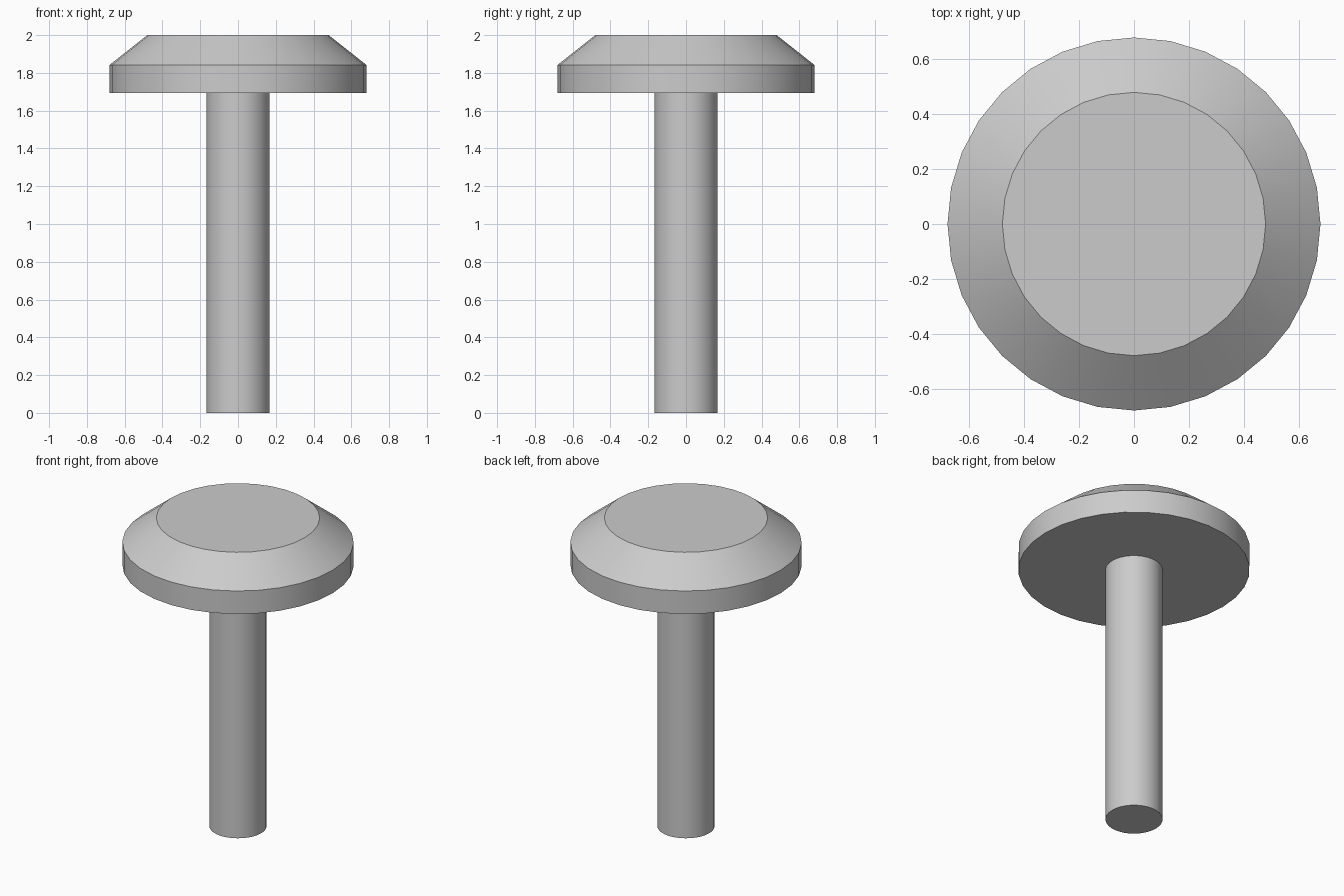
import bpy, bmesh
from math import cos, sin, tau, radians

if "Cube" in bpy.data.objects:
    bpy.data.objects.remove(bpy.data.objects["Cube"])

SIDES = 32


def turned(name, profile):
    """Closed round solid from (radius, height) rings, bottom to top."""
    bm = bmesh.new()
    rings = [[bm.verts.new((r * cos(tau * i / SIDES), r * sin(tau * i / SIDES), z))
              for i in range(SIDES)] for r, z in profile]
    for low, high in zip(rings, rings[1:]):
        for i in range(SIDES):
            j = (i + 1) % SIDES
            bm.faces.new((low[i], low[j], high[j], high[i]))
    bm.faces.new(rings[0][::-1])
    bm.faces.new(rings[-1])
    mesh = bpy.data.meshes.new(name)
    bm.to_mesh(mesh)
    bm.free()
    obj = bpy.data.objects.new(name, mesh)
    bpy.context.collection.objects.link(obj)
    bpy.ops.object.select_all(action='DESELECT')
    obj.select_set(True)
    bpy.context.view_layer.objects.active = obj
    bpy.ops.object.shade_smooth_by_angle(angle=radians(30))
    return obj


# Straight round stem
turned("stem", [(0.168, 0), (0.168, 1.693)])

# Wide head with a chamfered top
turned("head", [(0.68, 1.693), (0.68, 1.842), (0.48, 2.0)])
